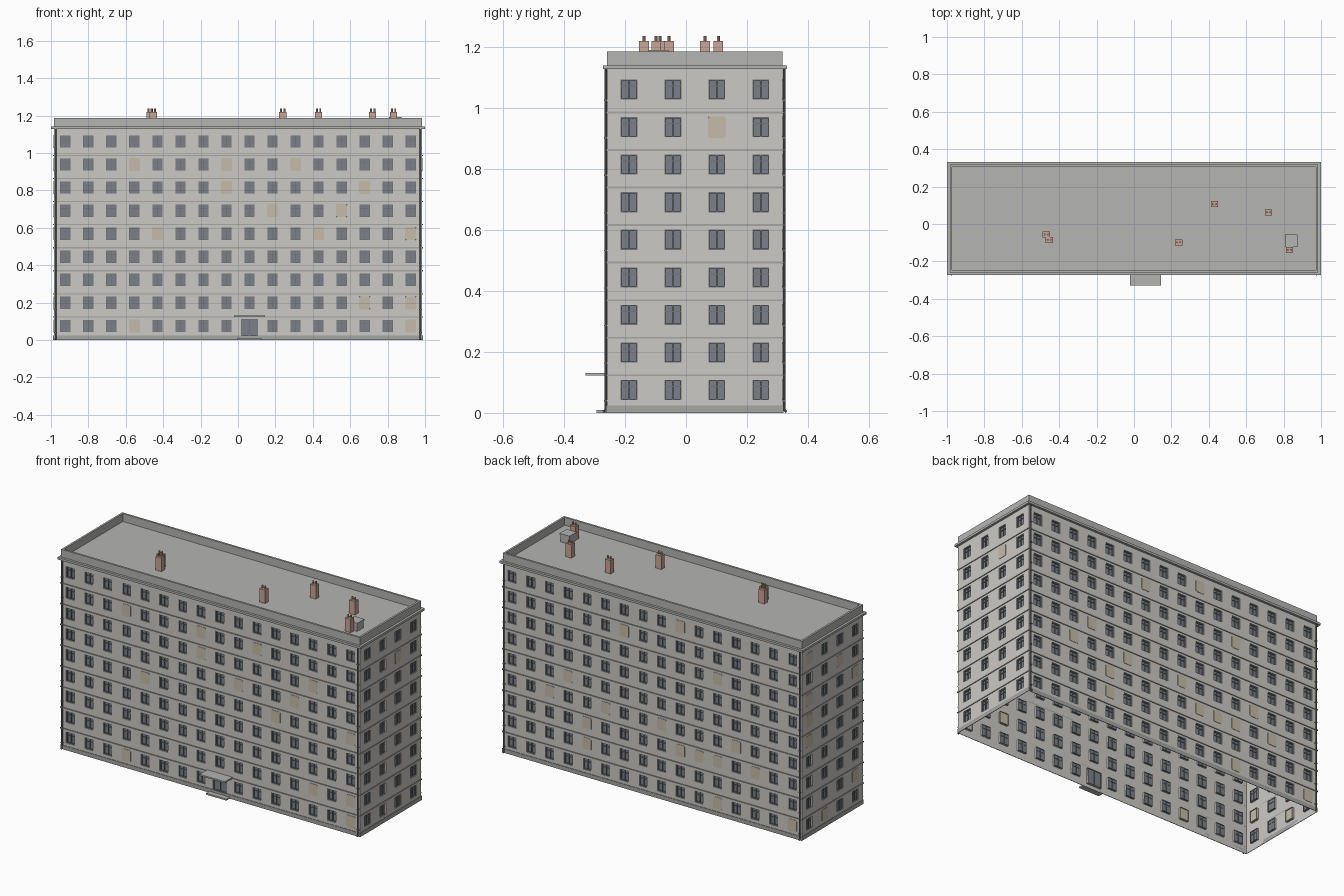
import bpy, bmesh, math
from mathutils import Matrix, Vector

if "Cube" in bpy.data.objects:
    bpy.data.objects.remove(bpy.data.objects["Cube"])

CY = 0.029                 # the body sits behind centre because of the canopy
HX, HY = 0.985, 0.288      # half size of the body
FLOOR, DECK, TOP = 0.1233, 1.14, 1.187
ROWS = 9
IDENT = Matrix.Identity(4)


def mat(name, r, g, b):
    m = bpy.data.materials.new(name)
    m.diffuse_color = (r, g, b, 1)
    m.use_nodes = True
    m.node_tree.nodes["Principled BSDF"].inputs["Base Color"].default_value = m.diffuse_color
    return m


WALL = mat("plaster", 0.60, 0.59, 0.56)
DARK = mat("dark_trim", 0.38, 0.38, 0.37)
ROOF = mat("roofing", 0.46, 0.46, 0.45)
GLASS = mat("glass", 0.20, 0.22, 0.25)
FRAME = mat("window_frame", 0.17, 0.18, 0.19)
LIT = mat("lit_blind", 0.56, 0.50, 0.40)
PIPE = mat("pipe_metal", 0.17, 0.17, 0.18)
BRICK = mat("brick", 0.58, 0.38, 0.31)


def finish(name, bm, material, matrix=IDENT):
    me = bpy.data.meshes.new(name)
    bm.to_mesh(me)
    bm.free()
    me.materials.append(material)
    ob = bpy.data.objects.new(name, me)
    ob.matrix_world = matrix
    bpy.context.collection.objects.link(ob)
    return ob


def quad(bm, *pts):
    return bm.faces.new([bm.verts.new(p) for p in pts])


def box(bm, x0, x1, y0, y1, z0, z1):
    m = Matrix.Translation(((x0 + x1) / 2, (y0 + y1) / 2, (z0 + z1) / 2))
    bmesh.ops.create_cube(bm, size=1, matrix=m @ Matrix.Diagonal((x1 - x0, y1 - y0, z1 - z0, 1)))


def rod(bm, p, q, r, n=8):
    p, q = Vector(p), Vector(q)
    m = Matrix.Translation((p + q) / 2) @ (q - p).to_track_quat('Z', 'Y').to_matrix().to_4x4()
    bmesh.ops.create_cone(bm, cap_ends=True, segments=n, radius1=r, radius2=r,
                          depth=(q - p).length, matrix=m)


def ring(bm, out, thick, z0, z1):
    """Rectangular hoop around the body, standing out from the wall."""
    def loop(o, z):
        return [bm.verts.new((sx * (HX + o), CY + sy * (HY + o), z))
                for sx, sy in ((-1, -1), (1, -1), (1, 1), (-1, 1))]
    loops = [loop(out, z0), loop(out, z1), loop(out - thick, z1), loop(out - thick, z0)]
    for k in range(4):
        a, b = loops[k], loops[(k + 1) % 4]
        for i in range(4):
            j = (i + 1) % 4
            bm.faces.new((a[i], a[j], b[j], b[i]))


def lit_panel(bm, u, z, w, h):
    """Blind with clipped corners."""
    c = 0.006
    pts = [(-w + c, -h), (w - c, -h), (w, -h + c), (w, h - c),
           (w - c, h), (-w + c, h), (-w, h - c), (-w, -h + c)]
    f = bm.faces.new([bm.verts.new((u + a, -0.002, z + b)) for a, b in pts])
    r = bmesh.ops.extrude_face_region(bm, geom=[f], use_keep_orig=True)
    vs = [v for v in r["geom"] if isinstance(v, bmesh.types.BMVert)]
    bmesh.ops.translate(bm, verts=vs, vec=(0, 0.009, 0))
    bmesh.ops.recalc_face_normals(bm, faces=bm.faces)


def facade(name, angle, half, dist, cols, lit, door=None):
    """Wall in local x/z, outside is -y; one opening per bay and floor."""
    wall, panes, frames, blinds = (bmesh.new() for _ in range(4))
    bay = 2 * half / cols
    for i in range(cols):
        u0, u1 = -half + i * bay, -half + (i + 1) * bay
        u = (u0 + u1) / 2
        for r in range(ROWS):
            z0, z1 = r * FLOOR, (DECK if r == ROWS - 1 else (r + 1) * FLOOR)
            zc, w, h = r * FLOOR + 0.075, 0.0275, 0.033
            is_door = (i, r) == door
            if is_door:
                zc, w, h = 0.066, 0.046, 0.046
            outer = [(u0, z0), (u1, z0), (u1, z1), (u0, z1)]
            hole = [(u - w, zc - h), (u + w, zc - h), (u + w, zc + h), (u - w, zc + h)]
            for k in range(4):
                a, b, c, d = outer[k], outer[k - 3], hole[k - 3], hole[k]
                quad(wall, *[(p[0], 0, p[1]) for p in (a, b, c, d)])
                quad(wall, (d[0], 0, d[1]), (c[0], 0, c[1]), (c[0], 0.012, c[1]), (d[0], 0.012, d[1]))
            if (i, r) in lit:
                lit_panel(blinds, u, zc, w + 0.002, h + 0.002)
                continue
            quad(panes, *[(p[0], 0.010, p[1]) for p in hole])
            # surround, mullion and transom
            t = 0.004
            for s in (-1, 1):
                box(frames, u + s * (w - t / 2) - t / 2, u + s * (w - t / 2) + t / 2, 0.004, 0.012, zc - h, zc + h)
                zz = zc + s * (h - t / 2)
                box(frames, u - w + t, u + w - t, 0.004, 0.012, zz - t / 2, zz + t / 2)
            box(frames, u - t / 2, u + t / 2, 0.005, 0.012, zc - h + t, zc + h - t)
            if not is_door:
                box(frames, u - w + t, u + w - t, 0.006, 0.012, zc + 0.010, zc + 0.013)
    bmesh.ops.remove_doubles(wall, verts=wall.verts, dist=1e-5)
    m = Matrix.Translation((0, CY, 0)) @ Matrix.Rotation(angle, 4, 'Z') @ Matrix.Translation((0, -dist, 0))
    finish(name + "_wall", wall, WALL, m)
    finish(name + "_glass", panes, GLASS, m)
    finish(name + "_window_frames", frames, FRAME, m)
    finish(name + "_lit_windows", blinds, LIT, m)


# four facades, columns counted from the left as seen from outside
facade("front", 0, HX, HY, 16, {(3, 7), (7, 7), (10, 7), (7, 6), (13, 6), (9, 5), (12, 5), (4, 4),
                                (11, 4), (15, 4), (13, 1), (15, 1), (3, 0), (15, 0)}, door=(8, 0))
facade("right", math.pi / 2, HY, HX, 4, {(2, 7)})
facade("back", math.pi, HX, HY, 16, {(6, 7), (9, 8), (3, 4), (2, 3), (8, 3), (5, 3), (11, 6), (4, 2), (4, 1),
                                     (9, 2), (10, 2), (11, 2), (12, 3), (13, 2), (11, 0), (15, 0)})
facade("left", -math.pi / 2, HY, HX, 4, {(0, 8), (2, 7), (3, 6), (0, 6), (0, 5), (0, 4), (1, 0), (3, 1)})

# roof deck and parapet
bm = bmesh.new()
quad(bm, *[(sx * HX, CY + sy * HY, DECK) for sx, sy in ((-1, -1), (1, -1), (1, 1), (-1, 1))])
finish("roof_deck", bm, ROOF)
bm = bmesh.new()
ring(bm, 0, 0.012, DECK - 0.005, TOP)
finish("parapet", bm, ROOF)

# cornice gutter, floor bands and plinth
bm = bmesh.new()
ring(bm, 0.014, 0.014, 1.128, 1.141)
finish("cornice", bm, ROOF)
bm = bmesh.new()
for k in range(1, ROWS):
    ring(bm, 0.004, 0.004, k * FLOOR - 0.003, k * FLOOR + 0.003)
finish("floor_bands", bm, DARK)
bm = bmesh.new()
ring(bm, 0.003, 0.003, 0, 0.024)
finish("plinth", bm, DARK)

# corner downpipes with brackets and shoes
bm = bmesh.new()
for sx in (-1, 1):
    for sy in (-1, 1):
        x, y = sx * 0.975, CY + sy * (HY + 0.005)
        rod(bm, (x, y, 0.008), (x, y, 1.13), 0.004)
        rod(bm, (x, y, 0.010), (x, y + sy * 0.008, 0.003), 0.004)
        for k in range(ROWS):
            z = k * FLOOR + 0.04
            box(bm, x - 0.006, x + 0.006, y - 0.005, y + 0.005, z - 0.002, z + 0.002)
finish("downpipes", bm, PIPE)

# entrance canopy and step
ex, yf = HX / 16, CY - HY
bm = bmesh.new()
box(bm, ex - 0.083, ex + 0.083, -0.33, yf, 0.122, 0.131)
finish("entrance_canopy", bm, ROOF)
bm = bmesh.new()
box(bm, ex - 0.067, ex + 0.067, -0.293, yf, 0, 0.009)
finish("entrance_step", bm, ROOF)

# chimneys with paired pots
stacks, pots = bmesh.new(), bmesh.new()
for x, y in ((-0.469, -0.056), (-0.453, -0.085), (0.239, -0.098), (0.431, 0.106), (0.72, 0.062), (0.832, -0.138)):
    box(stacks, x - 0.019, x + 0.019, y - 0.016, y + 0.016, DECK, 1.22)
    for s in (-1, 1):
        rod(pots, (x + s * 0.009, y, 1.218), (x + s * 0.009, y, 1.237), 0.005)
finish("chimney_stacks", stacks, BRICK)
finish("chimney_pots", pots, BRICK)

# roof hatch
bm = bmesh.new()
box(bm, 0.81, 0.87, -0.120, -0.060, DECK, 1.183)
box(bm, 0.807, 0.873, -0.123, -0.057, 1.183, 1.191)
finish("roof_hatch", bm, ROOF)
